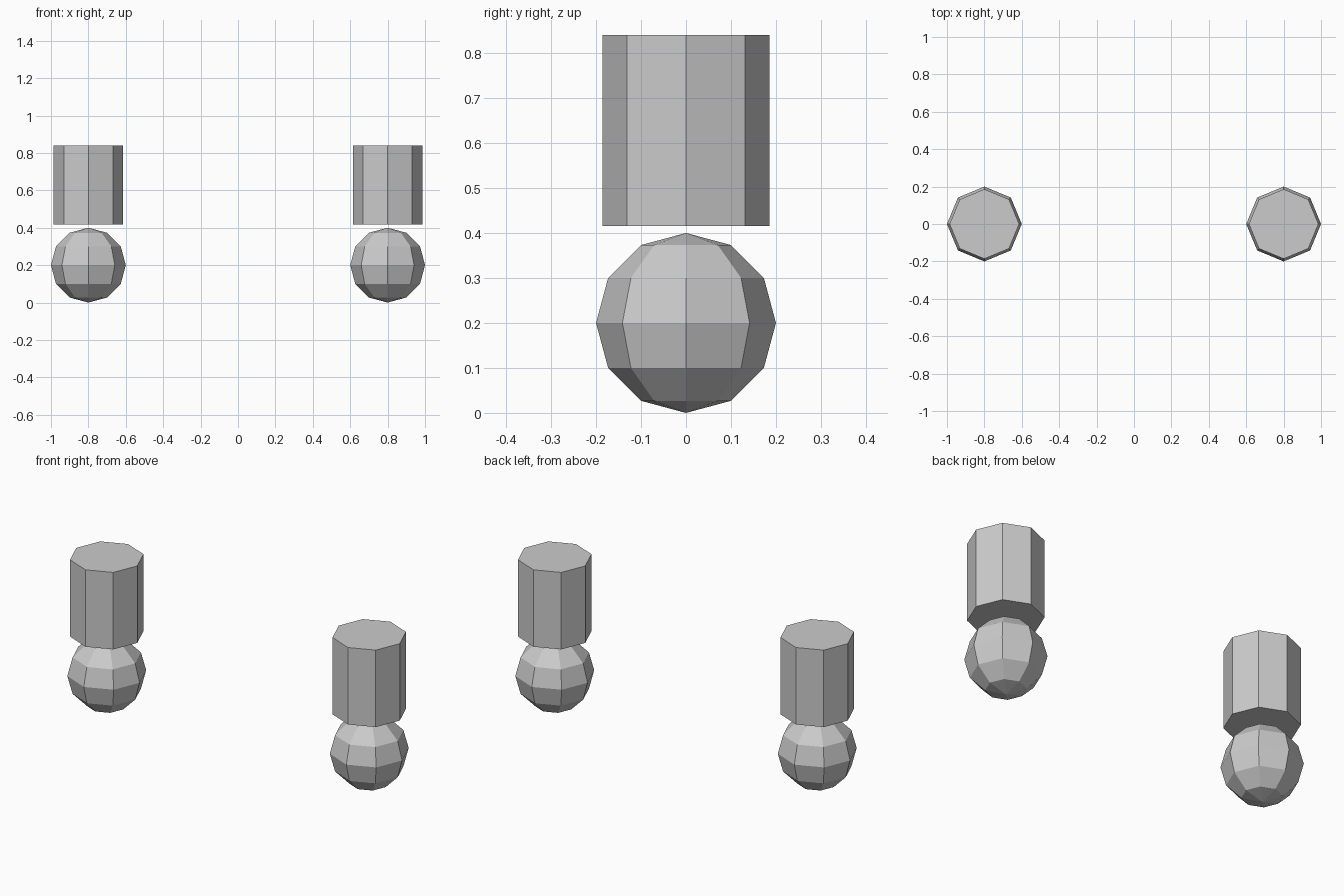
import bpy

if "Cube" in bpy.data.objects:
    bpy.data.objects.remove(bpy.data.objects["Cube"])

SIDES = 8
POST_BOTTOM, POST_TOP = 0.416, 0.84

for side, x in (("left", -0.8), ("right", 0.8)):
    # Faceted ball foot resting on the floor
    bpy.ops.mesh.primitive_uv_sphere_add(segments=SIDES, ring_count=6, radius=0.2,
                                         location=(x, 0, 0.2))
    bpy.context.object.name = f"ball_foot_{side}"

    # Octagonal post floating just above the ball
    bpy.ops.mesh.primitive_cylinder_add(vertices=SIDES, radius=0.186,
                                        depth=POST_TOP - POST_BOTTOM,
                                        location=(x, 0, (POST_TOP + POST_BOTTOM) / 2))
    bpy.context.object.name = f"post_{side}"
